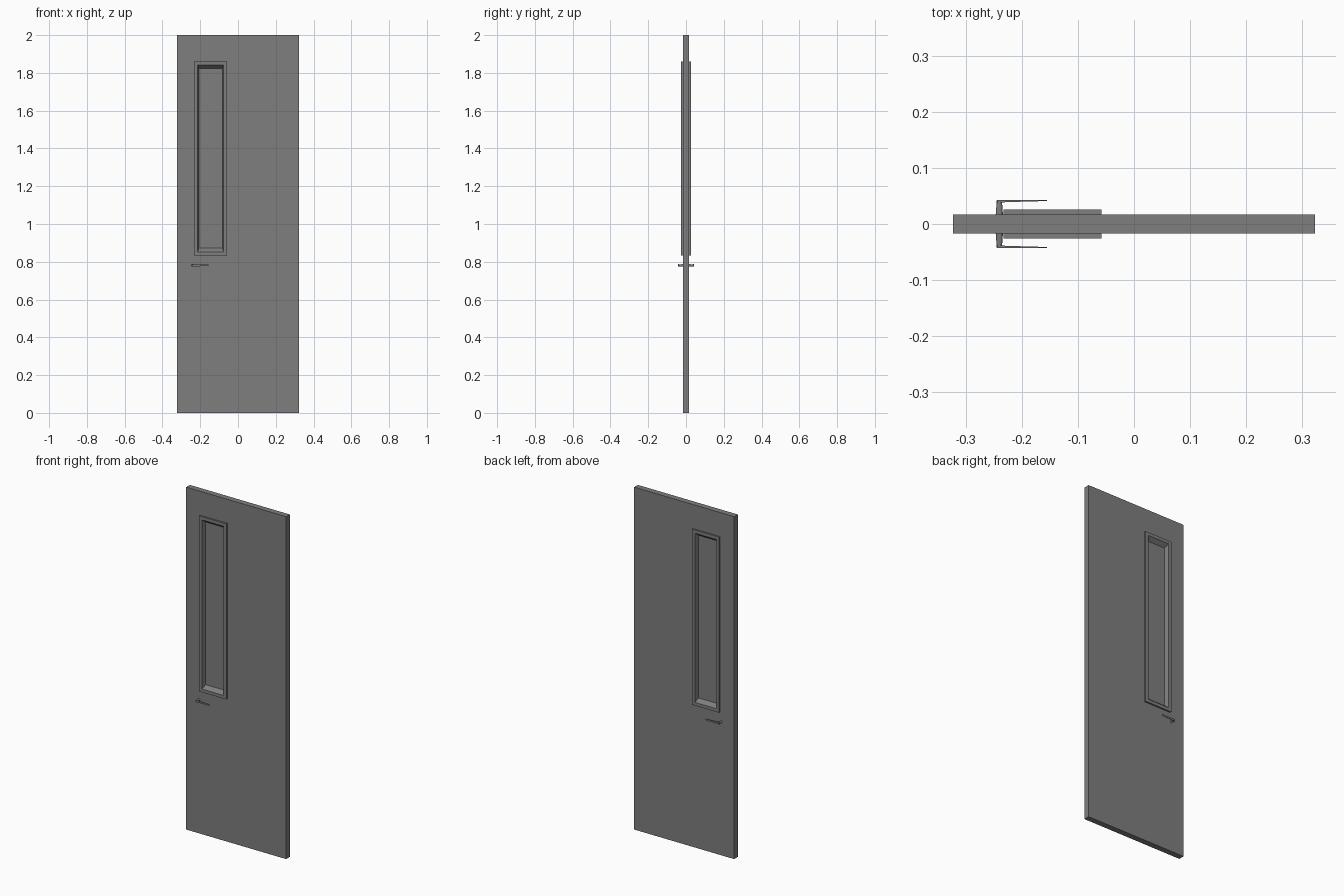
import bpy, bmesh
from mathutils import Matrix, Vector

cube = bpy.data.objects.get("Cube")
if cube:
    bpy.data.objects.remove(cube, do_unlink=True)


def material(name, value):
    mat = bpy.data.materials.new(name)
    mat.use_nodes = True
    color = (value, value, value, 1)
    mat.diffuse_color = color
    mat.node_tree.nodes["Principled BSDF"].inputs["Base Color"].default_value = color
    return mat


grey = material("door grey", 0.21)


def finish(name, bm):
    bmesh.ops.recalc_face_normals(bm, faces=bm.faces)
    mesh = bpy.data.meshes.new(name)
    bm.to_mesh(mesh)
    bm.free()
    mesh.materials.append(grey)
    obj = bpy.data.objects.new(name, mesh)
    bpy.context.collection.objects.link(obj)
    return obj


def rect(half_w, half_h, cx, cz, y):
    """Upright rectangle as four corners."""
    return [Vector((cx + sx * half_w, y, cz + sz * half_h))
            for sx, sz in ((-1, -1), (1, -1), (1, 1), (-1, 1))]


def loft(name, sections, ring=False):
    """Join matching sections; a ring closes on itself, otherwise ends are capped."""
    bm = bmesh.new()
    loops = [[bm.verts.new(p) for p in s] for s in sections]
    pairs = list(zip(loops, loops[1:]))
    if ring:
        pairs.append((loops[-1], loops[0]))
    else:
        bm.faces.new(loops[0])
        bm.faces.new(loops[-1])
    for a, b in pairs:
        for i in range(len(a)):
            j = (i + 1) % len(a)
            bm.faces.new((a[i], a[j], b[j], b[i]))
    return finish(name, bm)


DOOR_Y, FRAME_Y, PANE_Y = 0.017, 0.026, 0.003
WIN_X, WIN_Z = -0.145, 1.347
opening = (0.08, 0.505, WIN_X, WIN_Z)
outer = (0.0875, 0.513, WIN_X, WIN_Z)
lip = (0.069, 0.494, WIN_X, WIN_Z)
inner = (0.062, 0.475, WIN_X, WIN_Z)
slab = (0.323, 1.0, 0, 1.0)

# Door leaf with a window opening
loft("door_leaf", [rect(*slab, -DOOR_Y), rect(*slab, DOOR_Y),
                   rect(*opening, DOOR_Y), rect(*opening, -DOOR_Y)], ring=True)

# Raised window surround with splayed reveals on both sides
loft("window_frame", [rect(*outer, -FRAME_Y), rect(*lip, -FRAME_Y),
                      rect(*inner, -PANE_Y), rect(*inner, PANE_Y),
                      rect(*lip, FRAME_Y), rect(*outer, FRAME_Y)], ring=True)

# Window pane
loft("window_pane", [rect(*inner, -PANE_Y), rect(*inner, PANE_Y)])

# Lever handles: tapered round spindle and thin flat lever, on each face
HANDLE_X, HANDLE_Z = -0.24, 0.781
for side, label in ((-1, "front"), (1, "back")):
    bm = bmesh.new()
    bmesh.ops.create_cone(bm, cap_ends=True, segments=12, radius1=0.0065,
                          radius2=0.0045, depth=0.027)
    turn = Matrix.Rotation(-side * 1.570796, 4, "X")
    bm.transform(Matrix.Translation((HANDLE_X, side * 0.0295, HANDLE_Z)) @ turn)
    finish(label + "_handle_spindle", bm)

    sections = []
    for x, half_z, thick in ((-0.244, 0.006, 0.005), (-0.225, 0.005, 0.004),
                             (-0.155, 0.004, 0.002)):
        sections.append([Vector((x, side * y, HANDLE_Z + z)) for y, z in
                         ((0.043, -half_z), (0.043, half_z),
                          (0.043 - thick, half_z), (0.043 - thick, -half_z))])
    loft(label + "_handle_lever", sections)
